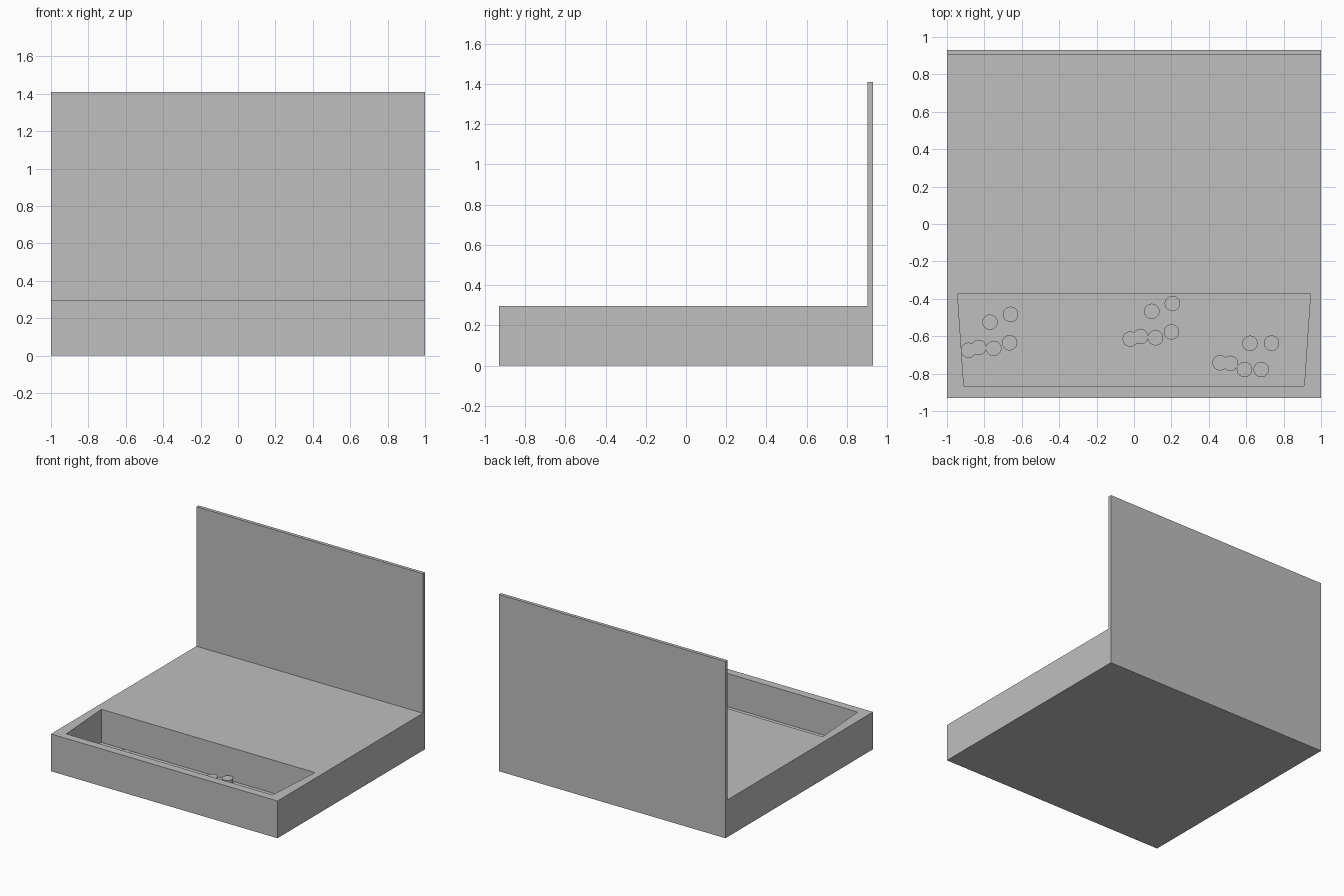
import bpy, bmesh

if "Cube" in bpy.data.objects:
    bpy.data.objects.remove(bpy.data.objects["Cube"], do_unlink=True)

grey = bpy.data.materials.new("plain_grey")
grey.use_nodes = True
grey.diffuse_color = (0.52, 0.52, 0.52, 1)
grey.node_tree.nodes["Principled BSDF"].inputs["Base Color"].default_value = grey.diffuse_color

HALF_Y, BASE_TOP, FLOOR, TOP = 0.93, 0.297, 0.033, 1.41
BOARD = 0.027


def finish(name, bm):
    bmesh.ops.recalc_face_normals(bm, faces=bm.faces)
    mesh = bpy.data.meshes.new(name)
    bm.to_mesh(mesh)
    bm.free()
    mesh.materials.append(grey)
    obj = bpy.data.objects.new(name, mesh)
    bpy.context.collection.objects.link(obj)
    return obj


def ring(bm, front, back, half_front, half_back, z):
    corners = [(-half_front, front), (half_front, front), (half_back, back), (-half_back, back)]
    return [bm.verts.new((x, y, z)) for x, y in corners]


def loft(name, rings):
    """Skin a stack of four-cornered rings and cap both ends."""
    bm = bmesh.new()
    loops = [ring(bm, *r) for r in rings]
    for a, b in zip(loops, loops[1:]):
        for i in range(4):
            j = (i + 1) % 4
            bm.faces.new((a[i], a[j], b[j], b[i]))
    bm.faces.new(loops[0])
    bm.faces.new(loops[-1])
    return finish(name, bm)


# Base block with a tapered open tray sunk into its front
outer = (-HALF_Y, HALF_Y, 1, 1)
pit = (-0.865, -0.375, 0.91, 0.943)
loft("base_with_tray", [(*outer, 0), (*outer, BASE_TOP), (*pit, BASE_TOP), (*pit, FLOOR)])

# Upright back panel
panel = (HALF_Y - BOARD, HALF_Y, 1, 1)
loft("back_panel", [(*panel, BASE_TOP), (*panel, TOP)])

# Three groups of round buttons on the tray floor; the first of each stands higher
groups = {
    "right": [(-.885, -.675), (-.83, -.66), (-.75, -.665), (-.665, -.635), (-.77, -.525), (-.66, -.483)],
    "middle": [(-.02, -.615), (.035, -.602), (.115, -.608), (.2, -.577), (.095, -.467), (.205, -.425)],
    "left": [(.46, -.742), (.515, -.745), (.59, -.778), (.68, -.778), (.62, -.638), (.735, -.637)],
}
for side, spots in groups.items():
    for n, (x, y) in enumerate(spots):
        height = 0.05 if n == 0 else 0.042
        bm = bmesh.new()
        bmesh.ops.create_cone(bm, cap_ends=True, segments=32, radius1=0.041, radius2=0.041, depth=height)
        bmesh.ops.translate(bm, verts=bm.verts, vec=(x, y, FLOOR + height / 2))
        button = finish(f"{side}_button_{n + 1}", bm)
        bpy.ops.object.select_all(action="DESELECT")
        button.select_set(True)
        bpy.context.view_layer.objects.active = button
        bpy.ops.object.shade_smooth_by_angle()
